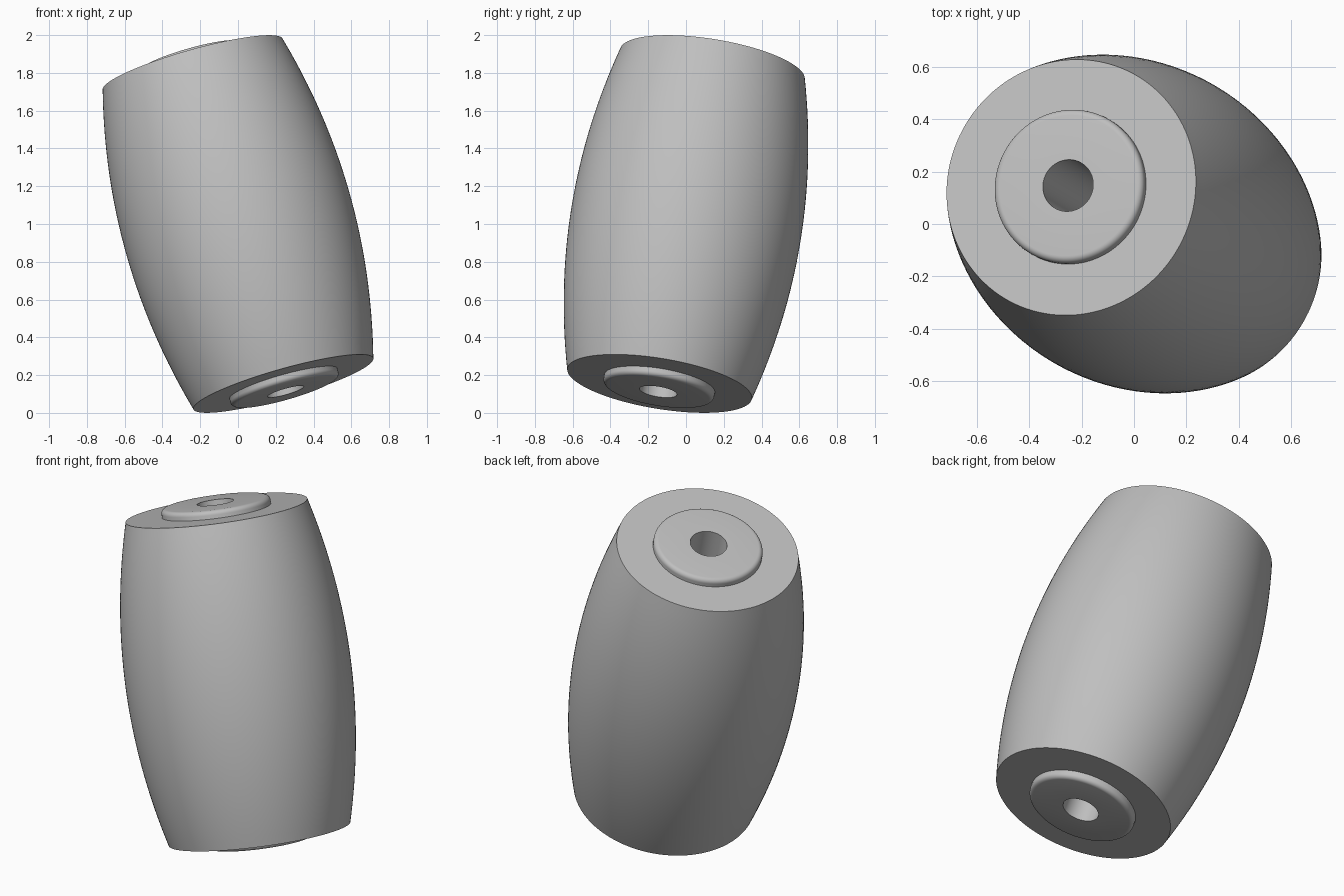
import bpy
import bmesh
from math import pi, sin, cos, radians
from mathutils import Vector

cube = bpy.data.objects.get("Cube")
if cube:
    bpy.data.objects.remove(cube, do_unlink=True)

AXIS = Vector((-0.24, 0.14, 0.845))   # centre of the barrel to the centre of its top
HALF = AXIS.length
MID_R, END_R = 0.613, 0.495           # barrel radius at the waist and the ends
COLLAR_R, HOLE_R = 0.297, 0.1
COLLAR_H, FILLET = 0.045, 0.025
STEPS = 128

grey = bpy.data.materials.new("plain grey")
grey.use_nodes = True
colour = (0.52, 0.52, 0.52, 1)
grey.diffuse_color = colour
grey.node_tree.nodes["Principled BSDF"].inputs["Base Color"].default_value = colour


def lathe(name, profile):
    """Spin a closed (radius, height) profile and tilt it onto the axis."""
    bm = bmesh.new()
    verts = [bm.verts.new((r, 0, z)) for r, z in profile]
    edges = [bm.edges.new((v, verts[i - 1])) for i, v in enumerate(verts)]
    bmesh.ops.spin(bm, geom=verts + edges, cent=(0, 0, 0), axis=(0, 0, 1),
                   angle=2 * pi, steps=STEPS)
    bmesh.ops.remove_doubles(bm, verts=bm.verts, dist=0.0001)
    bmesh.ops.recalc_face_normals(bm, faces=bm.faces)
    mesh = bpy.data.meshes.new(name)
    bm.to_mesh(mesh)
    bm.free()
    mesh.materials.append(grey)
    obj = bpy.data.objects.new(name, mesh)
    bpy.context.collection.objects.link(obj)
    obj.rotation_mode = "QUATERNION"
    obj.rotation_quaternion = Vector((0, 0, 1)).rotation_difference(AXIS)
    obj.location = (0, 0, 1)
    bpy.ops.object.select_all(action="DESELECT")
    obj.select_set(True)
    bpy.context.view_layer.objects.active = obj
    bpy.ops.object.shade_smooth_by_angle(angle=radians(30))
    return obj


# Barrel: bulging wall with flat ring ends around the sleeve
heights = [i / 16 for i in range(-16, 17)]
barrel = [(MID_R - (MID_R - END_R) * t * t, HALF * t) for t in heights]
barrel += [(COLLAR_R - 0.005, HALF), (COLLAR_R - 0.005, -HALF)]
lathe("barrel_body", barrel)

# Sleeve: through hole, with a rounded collar standing out at each end
end = HALF + COLLAR_H
arc = [i * pi / 12 for i in range(7)]
upper = [(COLLAR_R - FILLET + FILLET * cos(a), end - FILLET + FILLET * sin(a))
         for a in arc]
upper.append((HOLE_R, end))
lower = [(r, -z) for r, z in reversed(upper)]
lathe("inner_sleeve", upper + lower)
